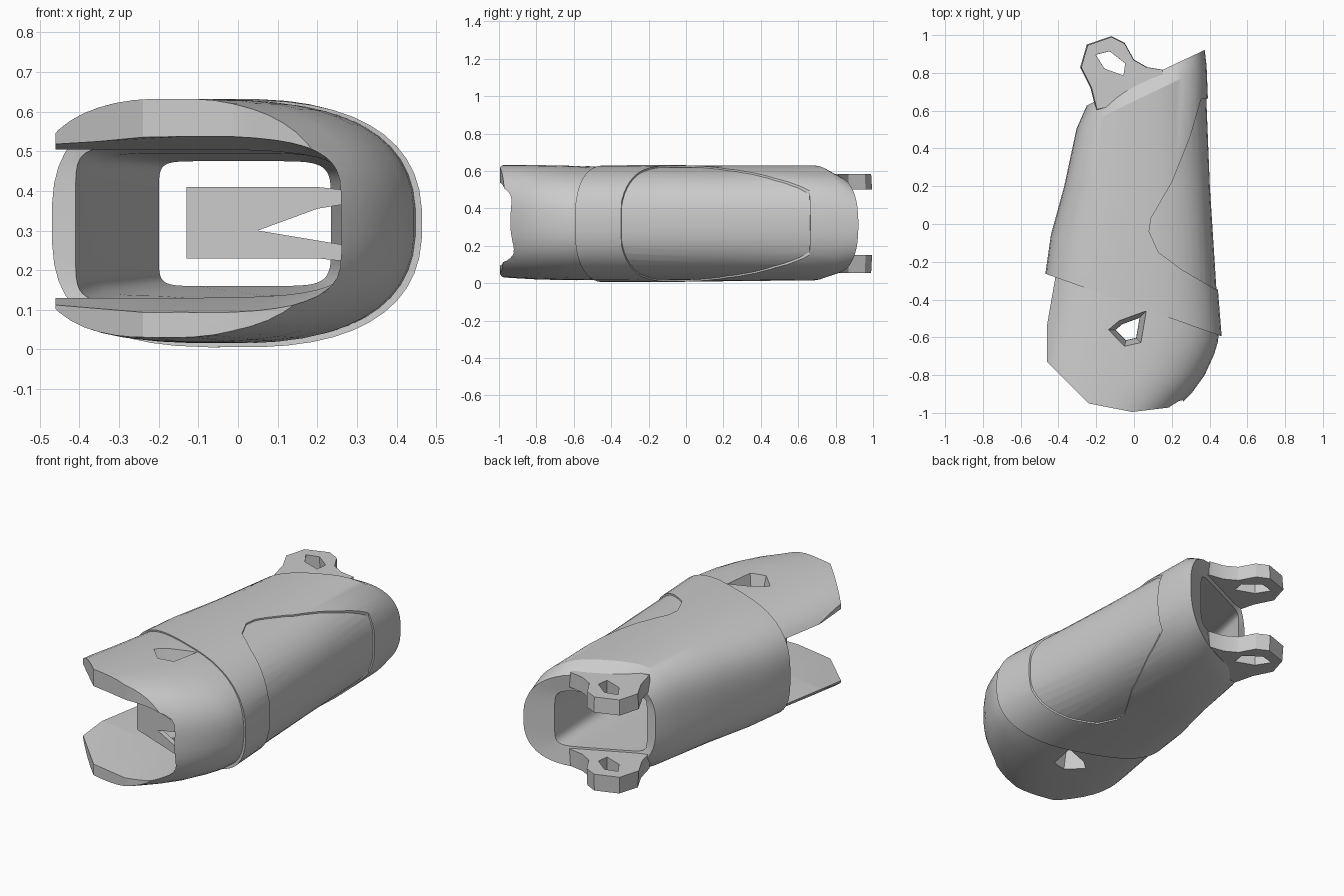
import bpy, bmesh
from math import cos, sin, tau, copysign

cube = bpy.data.objects.get("Cube")
if cube:
    bpy.data.objects.remove(cube)

grey = bpy.data.materials.new("shell_grey")
grey.use_nodes = True
colour = (0.6, 0.6, 0.6, 1)
grey.diffuse_color = colour
grey.node_tree.nodes["Principled BSDF"].inputs["Base Color"].default_value = colour

SIDES = 48


def make(name, bm):
    bmesh.ops.recalc_face_normals(bm, faces=bm.faces)
    mesh = bpy.data.meshes.new(name)
    bm.to_mesh(mesh)
    bm.free()
    mesh.materials.append(grey)
    obj = bpy.data.objects.new(name, mesh)
    bpy.context.collection.objects.link(obj)
    return obj


def section(left, right, low, high, y, slope, boxy_left=0.68, boxy_right=0.8):
    """Rounded section whose plane leans along y as x grows."""
    cx, cz = (left + right) / 2, (low + high) / 2
    points = []
    for i in range(SIDES):
        a = tau * (i + 0.5) / SIDES
        c, s = cos(a), sin(a)
        p = boxy_right if c > 0 else boxy_left
        x = cx + (right - left) / 2 * copysign(abs(c) ** p, c)
        z = cz + (high - low) / 2 * copysign(abs(s) ** p, s)
        points.append((x, y + slope * x, z))
    return points


def loft(name, sections, capped=False):
    """Skin sections into a capped solid, or a closed loop (outside, then back inside)."""
    bm = bmesh.new()
    loops = [[bm.verts.new(p) for p in section(*s)] for s in sections]
    following = loops[1:]
    if capped:
        bm.faces.new(loops[0])
        bm.faces.new(loops[-1])
    else:
        following.append(loops[0])
    for a, b in zip(loops, following):
        for i in range(SIDES):
            j = (i + 1) % SIDES
            bm.faces.new((a[i], a[j], b[j], b[i]))
    return make(name, bm)


def prism(name, outline, start, end, scale=1, along_y=False):
    """Extrude an outline along z (or y), optionally tapering it."""
    bm = bmesh.new()
    cx = sum(p[0] for p in outline) / len(outline)
    cy = sum(p[1] for p in outline) / len(outline)
    loops = []
    for level, k in ((start, 1), (end, scale)):
        pts = [(cx + (u - cx) * k, cy + (v - cy) * k) for u, v in outline]
        loops.append([bm.verts.new((u, level, v) if along_y else (u, v, level)) for u, v in pts])
    bm.faces.new(loops[0])
    bm.faces.new(loops[1])
    for i in range(len(outline)):
        j = (i + 1) % len(outline)
        bm.faces.new((loops[0][i], loops[0][j], loops[1][j], loops[1][i]))
    return make(name, bm)


def carve(obj, cutter, operation="DIFFERENCE"):
    mod = obj.modifiers.new("carve", "BOOLEAN")
    mod.operation, mod.object, mod.solver = operation, cutter, "EXACT"
    bpy.ops.object.select_all(action="DESELECT")
    bpy.context.view_layer.objects.active = obj
    obj.select_set(True)
    bpy.ops.object.modifier_apply(modifier=mod.name)
    bpy.data.objects.remove(cutter)


# Main sleeve, tapering to the back
skin = [(-.47, .465, .005, .63, -.43, -.355), (-.44, .445, .005, .632, -.2, -.33),
        (-.37, .41, .01, .63, .2, 0), (-.305, .385, .015, .63, .65, .48)]
lip = (-.25, .375, .05, .575, .745, .47)
lining = [(-.2, .235, .16, .475, .73, .47, .2, .3), (-.36, .28, .135, .495, 0, 0, .25, .4),
          (-.41, .31, .115, .515, -.42, -.355, .25, .4)]
sleeve = loft("sleeve", skin + [lip] + lining)


# Shallow recessed panel on the sleeve's left flank
def offset(s, d):
    return (s[0] - d, s[1] + d, s[2] - d, s[3] + d, *s[4:])


recess = loft("recess_cutter", [offset(s, .1) for s in skin] + [offset(s, -.008) for s in skin[::-1]])
carve(recess, prism("recess_outline", [(.6, -.37), (.43, -.345), (.25, -.24), (.13, -.15), (.08, -.04),
                                       (.09, .03), (.2, .22), (.3, .47), (.355, .66), (.6, .69)],
                    -.3, 1), "INTERSECT")
carve(sleeve, recess)

# Forked front end: a rounded nose trimmed in plan, then hollowed to the front and right
fork = loft("fork", [(-.45, .452, .02, .622, -.39, -.355), (-.5, .445, .015, .627, -.58, -.1),
                     (-.53, .425, .017, .63, -.69, 0), (-.54, .375, .02, .632, -.8, 0),
                     (-.54, .31, .025, .633, -.89, 0), (-.54, .23, .03, .633, -.97, 0),
                     (-.54, .18, .04, .633, -1.03, 0)], capped=True)
carve(fork, prism("fork_outline", [(-.6, .2), (-.46, -.2), (-.46, -.73), (-.24, -.95), (-.01, -.995),
                                   (.2, -.97), (.3, -.93), (.6, -.9), (.6, .2)],
                  -.2, 1), "INTERSECT")
carve(fork, loft("fork_cavity", [(-.9, .3, .13, .505, -.3, -.355, .2, .4), (-.9, .29, .13, .505, -.65, -.2, .2, .4),
                                 (-.9, .24, .08, .55, -1.1, 0, .2, .4)], capped=True))

# Flared pin holes through both fork plates
pin_hole = [(-.14, -.56), (-.08, -.51), (.07, -.455), (.04, -.63), (-.05, -.65)]
for level, inner in ((.64, .48), (-.01, .15)):
    carve(fork, prism("pin_hole_cutter", pin_hole, level, inner, .55))

# Clip reaching across the fork from its closed side, angled inwards
clip = prism("clip", [(-.13, .41), (.2, .41), (.29, .4), (.29, .37), (.2, .355), (.05, .3), (.2, .275),
                      (.29, .26), (.29, .22), (.2, .23), (-.13, .23)], -.89, -.86, along_y=True)
for v in clip.data.vertices:
    v.co.y += .4 * (.3 - v.co.x)

# Pierced ears at the back, above and below
ear_outline = [(-.2, .6), (-.23, .72), (-.285, .83), (-.25, .95), (-.12, .995), (-.05, .96), (.0, .87),
               (.07, .83), (.16, .815), (.16, .68)]
ear_hole = [(-.21, .9), (-.13, .92), (-.04, .85), (-.05, .78), (-.16, .82)]
ears = []
for name, z0, z1 in (("upper_ear", .5, .585), ("lower_ear", .15, .055)):
    ear = prism(name, ear_outline, z0, z1, .97)
    lo, hi = min(z0, z1) - .02, max(z0, z1) + .02
    carve(ear, prism("ear_hole_cutter", ear_hole, lo, hi, .9))
    ears.append(ear)

# Smooth curved skins, crisp edges
bpy.ops.object.select_all(action="DESELECT")
for obj in [sleeve, fork, clip] + ears:
    obj.select_set(True)
bpy.context.view_layer.objects.active = sleeve
bpy.ops.object.shade_smooth_by_angle(angle=0.5)
